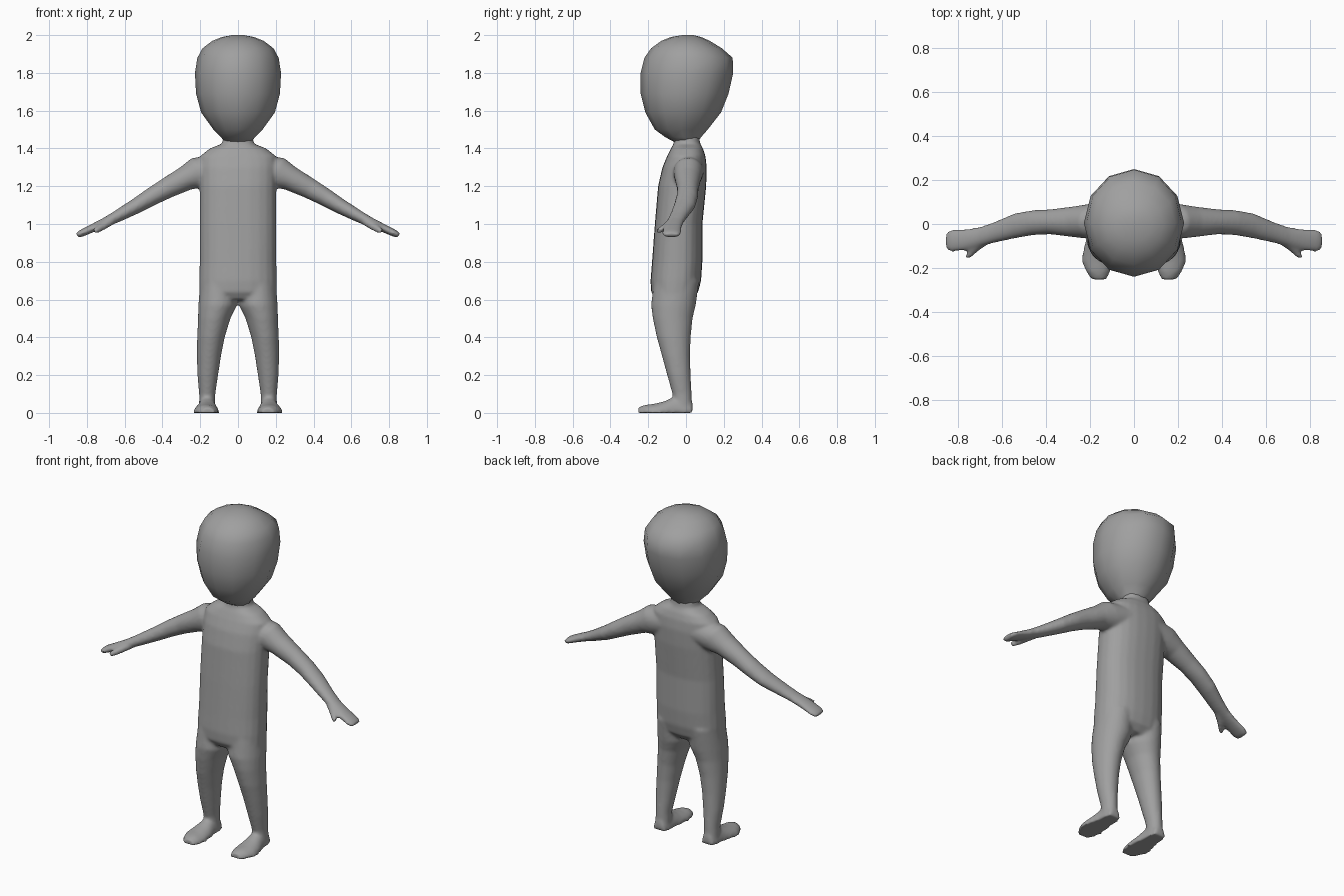
import bpy
import bmesh
from math import sin, cos, pi, radians
from mathutils import Vector

default_cube = bpy.data.objects.get("Cube")
if default_cube:
    bpy.data.objects.remove(default_cube, do_unlink=True)

# One plain grey for the whole figure
grey = bpy.data.materials.new("plain_grey")
grey.use_nodes = True
grey.diffuse_color = (0.35, 0.35, 0.35, 1)
grey.node_tree.nodes["Principled BSDF"].inputs["Base Color"].default_value = grey.diffuse_color

X_AXIS, Y_AXIS, Z_AXIS = Vector((1, 0, 0)), Vector((0, 1, 0)), Vector((0, 0, 1))
# Cross-section direction of the drooping arm
ARM_UP = Vector((sin(radians(30)), 0, cos(radians(30))))


def soft(value, power):
    """Rounded-box version of a sine or cosine."""
    return abs(value) ** power * (1 if value > 0 else -1)


def loft(bm, rings, u_axis, v_axis, sides=24, power=1.0, floor=False):
    """Skin a closed tube over rings of (centre, u radius, v radius)."""
    loops = []
    for centre, u_radius, v_radius in rings:
        loop = []
        for i in range(sides):
            angle = 2 * pi * i / sides
            point = (Vector(centre)
                     + u_axis * u_radius * soft(cos(angle), power)
                     + v_axis * v_radius * soft(sin(angle), power))
            if floor:
                point.z = max(point.z, 0)
            loop.append(bm.verts.new(point))
        loops.append(loop)
    faces = [bm.faces.new(loops[0]), bm.faces.new(loops[-1])]
    for low, high in zip(loops, loops[1:]):
        for i in range(sides):
            j = (i + 1) % sides
            faces.append(bm.faces.new((low[i], low[j], high[j], high[i])))
    bmesh.ops.recalc_face_normals(bm, faces=faces)


def upright(rows):
    """Turn rows of (z, left x, right x, front y, back y) into rings."""
    return [(((a + b) / 2, (front + back) / 2, z), (b - a) / 2, (back - front) / 2)
            for z, a, b, front, back in rows]


def symmetric(rows):
    """Rows of (z, half width, front y, back y) centred on the body."""
    return upright([(z, -w, w, front, back) for z, w, front, back in rows])


def finish(bm, name):
    mesh = bpy.data.meshes.new(name)
    bm.to_mesh(mesh)
    bm.free()
    mesh.materials.append(grey)
    mesh.polygons.foreach_set("use_smooth", [True] * len(mesh.polygons))
    obj = bpy.data.objects.new(name, mesh)
    bpy.context.scene.collection.objects.link(obj)
    return obj


# Head: coarse egg with twelve sides
head = bmesh.new()
loft(head, symmetric([
    (1.43, .07, -.055, .06),
    (1.46, .09, -.11, .08),
    (1.5, .13, -.165, .115),
    (1.59, .195, -.215, .185),
    (1.69, .222, -.24, .225),
    (1.8, .228, -.24, .25),
    (1.88, .215, -.22, .247),
    (1.93, .188, -.185, .19),
    (1.97, .135, -.13, .125),
    (1.99, .085, -.08, .08),
    (2, .03, -.02, .04),
]), X_AXIS, Y_AXIS, sides=12)
finish(head, "head")

# Torso and neck
body = bmesh.new()
loft(body, symmetric([
    (.6, .17, -.16, .03),
    (.64, .206, -.185, .065),
    (.7, .206, -.188, .08),
    (.8, .203, -.18, .087),
    (1, .203, -.165, .087),
    (1.2, .203, -.148, .107),
    (1.3, .205, -.125, .11),
    (1.36, .2, -.1, .103),
    (1.4, .15, -.08, .09),
    (1.425, .085, -.065, .075),
    (1.5, .07, -.06, .065),
]), X_AXIS, Y_AXIS, power=.85)

# Left leg, outlined by its inner, outer, front and back edges
leg = upright([
    (.03, .12, .207, -.06, .032),
    (.1, .12, .206, -.072, .03),
    (.2, .105, .215, -.1, .025),
    (.3, .09, .217, -.127, .022),
    (.4, .07, .216, -.155, .025),
    (.5, .04, .212, -.176, .035),
    (.57, .005, .21, -.185, .052),
    (.7, .005, .2, -.17, .07),
])

# Left foot from heel to toe, with a flat sole
foot = [((x, y, 0), width, height) for x, y, width, height in [
    (.163, .035, .035, .06),
    (.163, 0, .046, .08),
    (.164, -.06, .052, .085),
    (.167, -.12, .066, .06),
    (.168, -.17, .07, .048),
    (.164, -.215, .058, .043),
    (.158, -.252, .035, .03),
]]

# Left arm and mitten hand
arm = [
    ((.1, .02, 1.29), .08, .08),
    ((.2, .012, 1.272), .08, .09),
    ((.275, .01, 1.242), .07, .066),
    ((.38, .01, 1.188), .057, .055),
    ((.46, .006, 1.143), .057, .048),
    ((.54, -.008, 1.095), .057, .041),
    ((.64, -.04, 1.04), .047, .032),
    ((.7, -.058, 1.01), .045, .026),
    ((.77, -.072, .978), .049, .022),
    ((.83, -.077, .95), .051, .019),
    ((.852, -.077, .939), .042, .014),
]

# Left thumb
thumb = [
    ((.66, -.06, 1.022), .03, .022),
    ((.71, -.1, .99), .024, .021),
    ((.74, -.13, .972), .021, .019),
    ((.762, -.148, .96), .014, .014),
]

# Add the limbs, then their mirrored twins
for side in (1, -1):
    across = X_AXIS * side
    up = Vector((ARM_UP.x * side, 0, ARM_UP.z))

    def mirrored(rings):
        return [((x * side, y, z), u, v) for (x, y, z), u, v in rings]

    loft(body, mirrored(leg), across, Y_AXIS)
    loft(body, mirrored(foot), across, Z_AXIS, floor=True)
    loft(body, mirrored(arm), Y_AXIS, up)
    loft(body, mirrored(thumb), Y_AXIS, up, sides=12)

# Fuse the overlapping tubes into one soft skin
skin = finish(body, "body")
remesh = skin.modifiers.new("fuse", 'REMESH')
remesh.mode = 'VOXEL'
remesh.voxel_size = 0.009
remesh.use_smooth_shade = True
smooth = skin.modifiers.new("soften", 'SMOOTH')
smooth.factor = 0.5
smooth.iterations = 8
